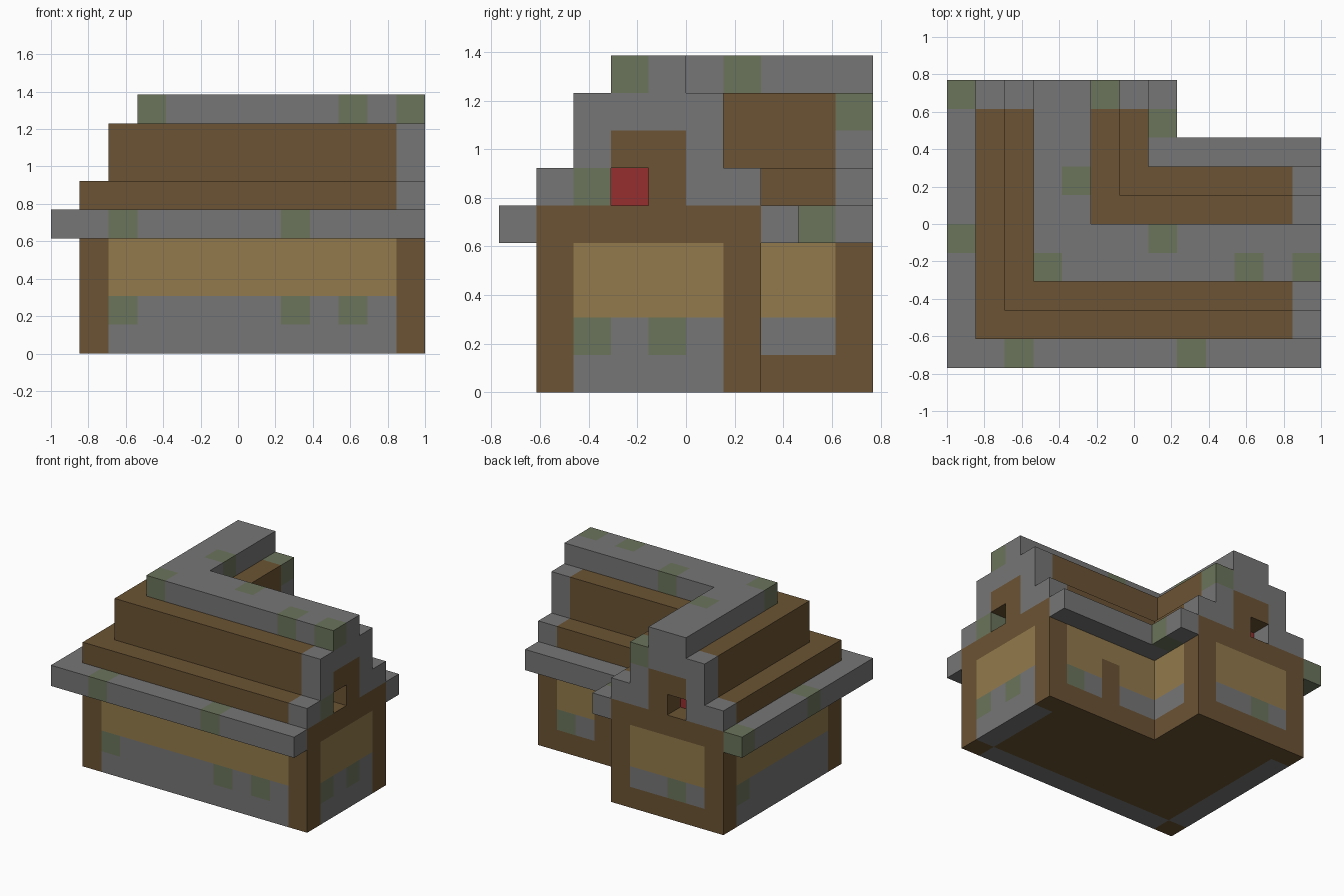
import bpy
from mathutils import Vector

if "Cube" in bpy.data.objects:
    bpy.data.objects.remove(bpy.data.objects["Cube"], do_unlink=True)

U = 2 / 13                      # edge length of one building block
ORIGIN = Vector((-6.5, -5, 0))  # block grid corner, in blocks


def linear(c):
    c /= 255
    return c / 12.92 if c <= 0.04045 else ((c + 0.055) / 1.055) ** 2.4


def material(name, *rgb):
    m = bpy.data.materials.new(name)
    colour = [linear(c) for c in rgb] + [1]
    m.use_nodes = True
    m.diffuse_color = colour
    bsdf = m.node_tree.nodes["Principled BSDF"]
    bsdf.inputs["Base Color"].default_value = colour
    bsdf.inputs["Roughness"].default_value = 1
    return m


STONE, MOSS, WOOD, PLASTER, RED = range(5)
MATERIALS = [
    material("grey_stone", 118, 118, 118),
    material("mossy_stone", 107, 116, 91),
    material("brown_wood", 107, 83, 51),
    material("tan_plaster", 146, 122, 76),
    material("red_window", 150, 46, 47),
]

blocks = {}                     # cell -> (part name, colour)


def fill(part, xs, ys, zs, colour):
    """Fill half-open block ranges; later fills replace earlier ones."""
    for x in range(*xs):
        for y in range(*ys):
            for z in range(*zs):
                blocks[x, y, z] = (part, colour)


def moss(*cells):
    for c in cells:
        blocks[c] = (blocks[c][0], MOSS)


def l_shape(part, inset, zs, colour):
    """Two crossing wings, narrowed on their long sides by inset."""
    fill(part, (inset, 13), (inset, 8 - inset), zs, colour)
    fill(part, (inset, 8 - inset), (inset, 10), zs, colour)


def panel(xs, ys, base):
    """Plaster over stone; base is the lowest stone course."""
    fill("walls", xs, ys, (base, 2), STONE)
    fill("walls", xs, ys, (2, 4), PLASTER)


# Timber body with plaster and stone infill between corner posts
l_shape("walls", 1, (0, 4), WOOD)
panel((2, 12), (1, 2), 0)       # front
panel((12, 13), (2, 6), 0)      # end of the long wing
panel((1, 2), (2, 9), 0)        # long side
panel((2, 6), (9, 10), 1)       # end of the back wing
panel((6, 7), (7, 9), 1)        # courtyard side
panel((7, 12), (6, 7), 1)       # courtyard back
fill("walls", (9, 10), (6, 7), (0, 3), WOOD)  # courtyard door
moss((2, 1, 1), (8, 1, 1), (10, 1, 1), (12, 2, 1), (12, 4, 1),
     (1, 8, 1), (3, 9, 1), (11, 6, 1))

# Stepped roof: stone eaves, wooden slopes, stone ridge
l_shape("eaves", 0, (4, 5), STONE)
l_shape("gable_base", 1, (4, 5), WOOD)
l_shape("lower_roof", 1, (5, 6), WOOD)
l_shape("upper_roof", 2, (6, 8), WOOD)
l_shape("ridge", 3, (8, 9), STONE)


# Stone gable trim, wooden centre and a recessed window, at both wing ends
def gable(part, end):
    def put(name, a, zs, colour, depth=0):
        spot = (end - depth, end - depth + 1)
        if part == "side_gable":
            fill(name, spot, a, zs, colour)
        else:
            fill(name, a, spot, zs, colour)

    put(part, (1, 7), (5, 6), STONE)
    put(part, (2, 6), (6, 8), STONE)
    put(part, (3, 5), (5, 7), WOOD)
    put(part + "_window", (3, 4), (5, 6), RED, depth=1)
    del blocks[(end, 3, 5) if part == "side_gable" else (3, end, 5)]


gable("side_gable", 12)
gable("back_gable", 9)
moss((12, 2, 5), (5, 9, 7),
     (0, 9, 4), (0, 4, 4), (7, 8, 4), (2, 0, 4), (8, 0, 4),
     (3, 3, 8), (4, 6, 8), (7, 4, 8), (10, 3, 8), (12, 3, 8))


# Turn each part into a mesh made of its exposed block faces
def build(part):
    verts, faces, colours = {}, [], []
    for cell, (name, colour) in blocks.items():
        if name != part:
            continue
        for axis in range(3):
            for side in (0, 1):
                near = list(cell)
                near[axis] += 2 * side - 1
                if tuple(near) in blocks:
                    continue
                b, c = (axis + 1) % 3, (axis + 2) % 3
                loop = []
                for i, j in ((0, 0), (1, 0), (1, 1), (0, 1)):
                    p = list(cell)
                    p[axis] += side
                    p[b] += i
                    p[c] += j
                    loop.append(verts.setdefault(tuple(p), len(verts)))
                faces.append(loop if side else loop[::-1])
                colours.append(colour)
    if not faces:
        return
    mesh = bpy.data.meshes.new(part)
    mesh.from_pydata([(Vector(p) + ORIGIN) * U for p in verts], [], faces)
    used = sorted(set(colours))
    for i in used:
        mesh.materials.append(MATERIALS[i])
    for poly, colour in zip(mesh.polygons, colours):
        poly.material_index = used.index(colour)
    mesh.update()
    bpy.context.collection.objects.link(bpy.data.objects.new(part, mesh))


for part in sorted({name for name, _ in blocks.values()}):
    build(part)
